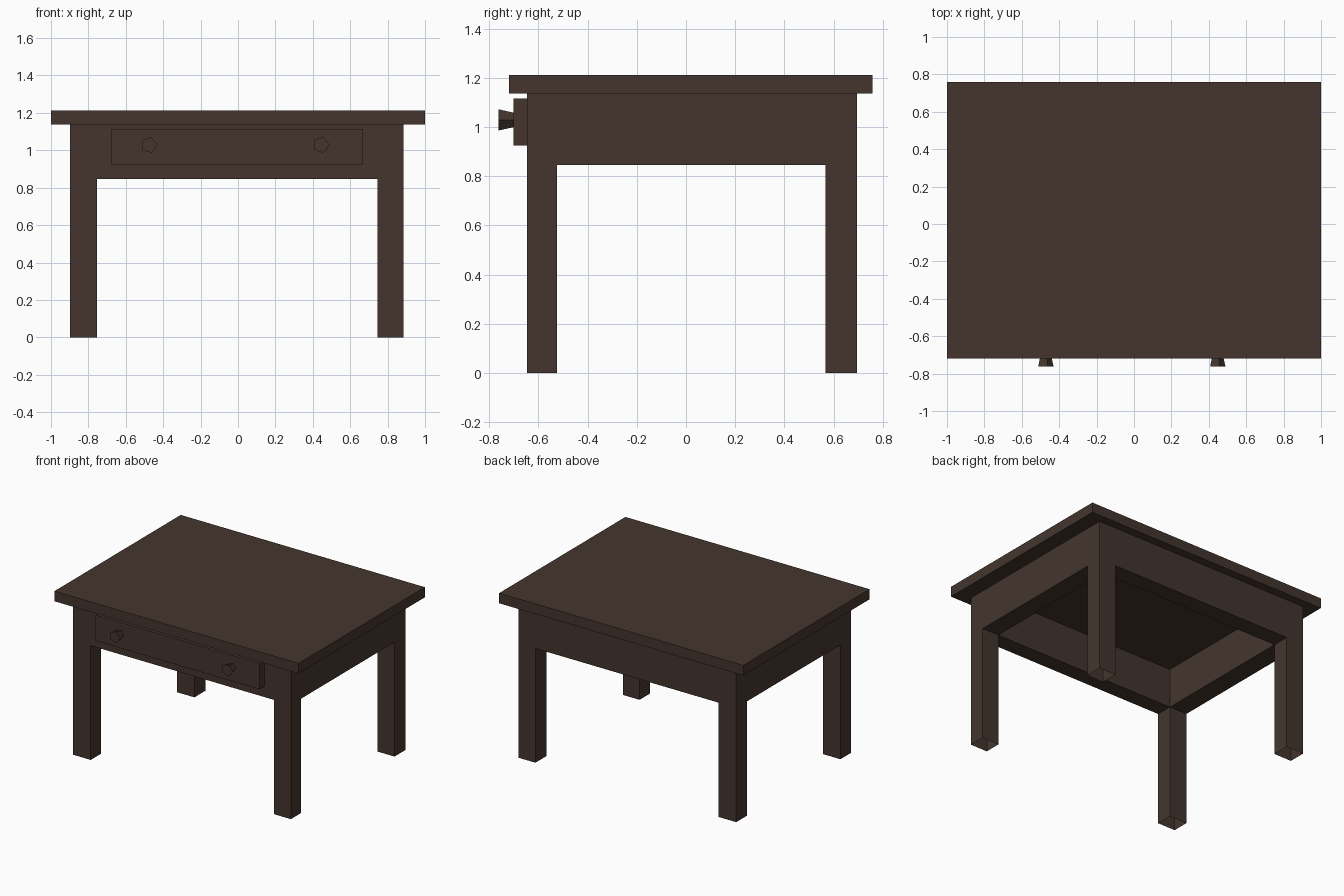
import bpy, bmesh, math
from mathutils import Matrix

if "Cube" in bpy.data.objects:
    bpy.data.objects.remove(bpy.data.objects["Cube"])

wood = bpy.data.materials.new("dark_brown_wood")
wood.diffuse_color = (0.058, 0.036, 0.027, 1)
wood.use_nodes = True
wood.node_tree.nodes["Principled BSDF"].inputs["Base Color"].default_value = wood.diffuse_color


def finish(bm, name):
    bmesh.ops.recalc_face_normals(bm, faces=bm.faces)
    me = bpy.data.meshes.new(name)
    bm.to_mesh(me)
    bm.free()
    me.materials.append(wood)
    ob = bpy.data.objects.new(name, me)
    bpy.context.collection.objects.link(ob)
    return ob


def box(name, x, y, z):
    bm = bmesh.new()
    bmesh.ops.create_cube(bm, size=1)
    for v in bm.verts:
        v.co = [lo_hi[0] if c < 0 else lo_hi[1] for c, lo_hi in zip(v.co, (x, y, z))]
    return finish(bm, name)


# Table top and drawer front
Z_TOP, Z_APRON = 1.137, 0.846
box("table_top", (-1, 1), (-0.719, 0.758), (Z_TOP, 1.212))
box("drawer_front", (-0.675, 0.669), (-0.701, -0.646), (0.924, 1.115))

# Apron frame with legs: one shell on a 3 x 3 plan, leg bottoms left open
xs = (-0.898, -0.754, 0.747, 0.885)
ys = (-0.646, -0.524, 0.567, 0.695)
bm = bmesh.new()


def quad(*pts):
    bm.faces.new([bm.verts.new(p) for p in pts])


def wall(a, b, z0, z1):
    quad((*a, z0), (*b, z0), (*b, z1), (*a, z1))


for i in range(3):
    for j in range(3):
        if i == j == 1:
            continue
        c = [(xs[i], ys[j]), (xs[i + 1], ys[j]), (xs[i + 1], ys[j + 1]), (xs[i], ys[j + 1])]
        is_leg = i != 1 and j != 1
        if not is_leg:
            quad(*[(*p, Z_APRON) for p in c])            # apron underside
        quad(*[(*p, Z_TOP) for p in c])                  # top, under the table top
        for k, (di, dj) in enumerate(((0, -1), (1, 0), (0, 1), (-1, 0))):
            a, b = c[k], c[(k + 1) % 4]
            ni, nj = i + di, j + dj
            exposed = not (0 <= ni < 3 and 0 <= nj < 3) or ni == nj == 1
            if is_leg:
                wall(a, b, 0, Z_APRON)
            if exposed:
                wall(a, b, Z_APRON, Z_TOP)
bmesh.ops.remove_doubles(bm, verts=bm.verts, dist=1e-4)
finish(bm, "legs_and_apron")

# Five-sided knobs flaring outward
for name, x in (("left_knob", -0.475), ("right_knob", 0.444)):
    bm = bmesh.new()
    bmesh.ops.create_cone(bm, cap_ends=True, segments=5, radius1=0.031, radius2=0.045, depth=0.06)
    start = max(bm.verts, key=lambda v: v.co.z).co
    turn = Matrix.Rotation(-math.atan2(start.y, start.x), 4, 'Z')
    bm.transform(Matrix.Translation((x, -0.731, 1.029)) @ Matrix.Rotation(math.pi / 2, 4, 'X') @ turn)
    finish(bm, name)
